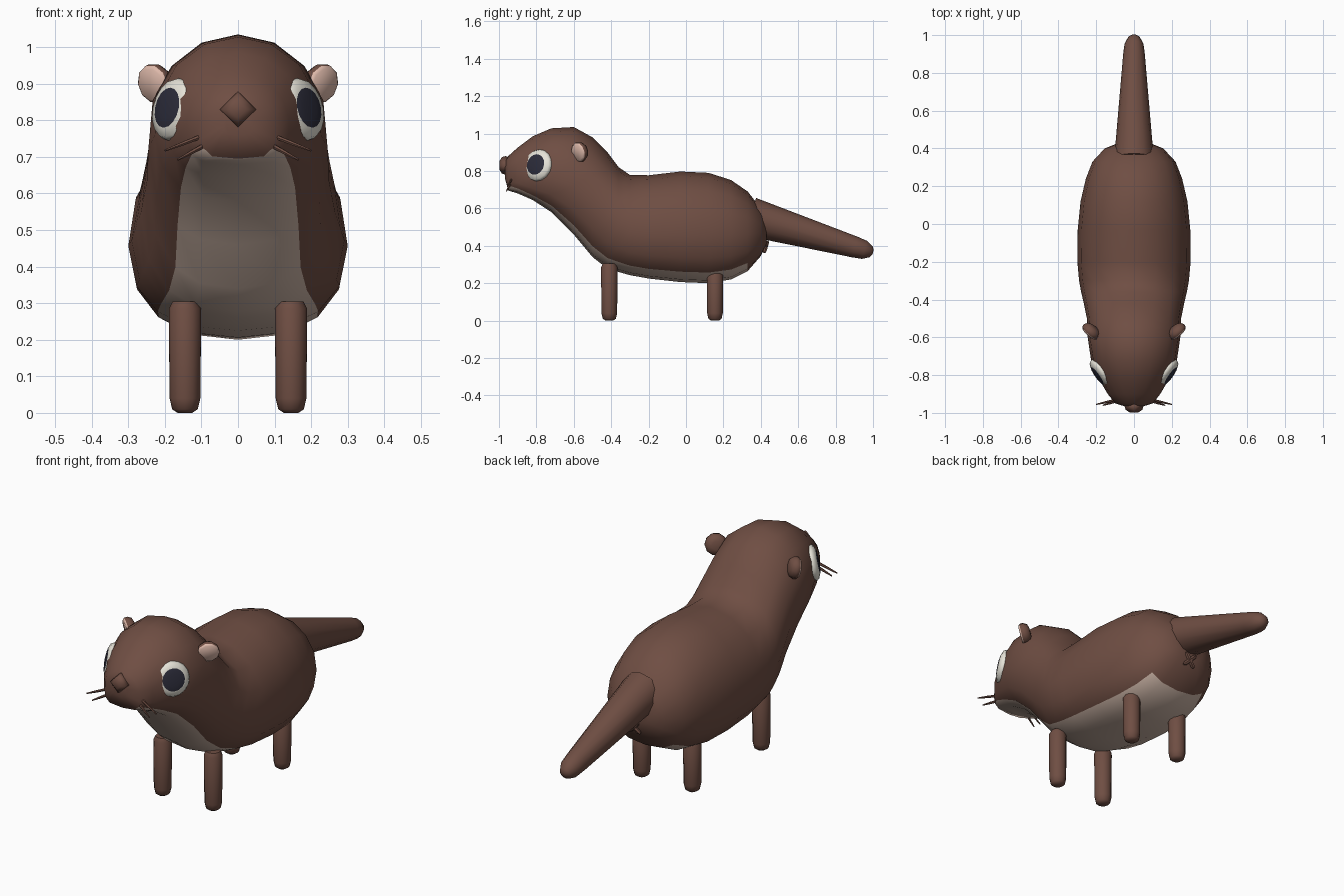
import bpy, bmesh, math
from mathutils import Vector

if "Cube" in bpy.data.objects:
    bpy.data.objects.remove(bpy.data.objects["Cube"])


def material(name, rgb):
    lin = [((c / 255 + 0.055) / 1.055) ** 2.4 for c in rgb]
    m = bpy.data.materials.new(name)
    m.diffuse_color = (*lin, 1)
    m.use_nodes = True
    m.node_tree.nodes["Principled BSDF"].inputs["Base Color"].default_value = m.diffuse_color
    return m


FUR = material("brown fur", (111, 78, 67))
BELLY = material("pale belly", (200, 177, 163))
WHITE = material("eye white", (230, 227, 216))
DARK = material("dark pupil", (44, 44, 58))
PINK = material("ear pink", (222, 185, 170))


def finish(name, bm, mats, angle):
    bmesh.ops.recalc_face_normals(bm, faces=bm.faces)
    me = bpy.data.meshes.new(name)
    bm.to_mesh(me)
    bm.free()
    for m in mats:
        me.materials.append(m)
    ob = bpy.data.objects.new(name, me)
    bpy.context.collection.objects.link(ob)
    bpy.ops.object.select_all(action='DESELECT')
    ob.select_set(True)
    bpy.context.view_layer.objects.active = ob
    bpy.ops.object.shade_smooth_by_angle(angle=math.radians(angle))
    return ob


def loft(bm, rings):
    """Bridge closed rings of points, cap both ends, return faces per band."""
    loops = [[bm.verts.new(p) for p in r] for r in rings]
    n = len(loops[0])
    bands = []
    for a, b in zip(loops, loops[1:]):
        bands.append([bm.faces.new((a[i], a[(i + 1) % n], b[(i + 1) % n], b[i]))
                      for i in range(n)])
    caps = [bm.faces.new(loops[0]), bm.faces.new(loops[-1])]
    return bands, caps


def lathe(name, origin, axis, profile, mats, sides=12, angle=40, inner=None):
    """Revolve (radius, height) points round an axis; bands from `inner` on use mats[1]."""
    q = Vector(axis).to_track_quat('Z', 'Y')
    o = Vector(origin)
    rings = []
    for r, h in profile:
        rings.append([o + q @ Vector((r * math.cos(t), r * math.sin(t), h))
                      for t in (2 * math.pi * i / sides for i in range(sides))])
    bm = bmesh.new()
    bands, caps = loft(bm, rings)
    if inner is not None:
        for band in bands[inner:]:
            for f in band:
                f.material_index = 1
        caps[1].material_index = 1
    return finish(name, bm, mats, angle)


# Body and head cross-sections:
# (y, bottom, widest height, top, half width, belly edge angle, lower fullness)
sections = [
    (-0.968, 0.76, 0.80, 0.85, 0.04, 60, 0.5), (-0.95, 0.695, 0.79, 0.88, 0.10, 60, 0.5),
    (-0.90, 0.68, 0.79, 0.925, 0.14, 55, 0.5), (-0.82, 0.645, 0.79, 0.985, 0.186, 42, 0.65),
    (-0.72, 0.58, 0.79, 1.028, 0.228, 38, 0.78), (-0.60, 0.46, 0.77, 1.035, 0.246, 37, 0.78),
    (-0.50, 0.34, 0.68, 0.98, 0.25, 38, 0.78), (-0.42, 0.278, 0.58, 0.90, 0.266, 40, 0.78),
    (-0.36, 0.26, 0.53, 0.82, 0.28, 41, 0.78), (-0.30, 0.243, 0.49, 0.779, 0.291, 42, 0.78),
    (-0.20, 0.225, 0.475, 0.777, 0.30, 42, 0.78), (-0.03, 0.206, 0.475, 0.797, 0.298, 42, 0.78),
    (0.12, 0.20, 0.475, 0.79, 0.283, 42, 0.78), (0.24, 0.22, 0.475, 0.752, 0.255, 42, 0.78),
    (0.33, 0.265, 0.475, 0.69, 0.22, 42, 0.78), (0.40, 0.345, 0.47, 0.60, 0.155, 45, 0.78),
    (0.43, 0.41, 0.46, 0.54, 0.08, 45, 0.78)]
HALF = 8                                   # segments per side


def section(y, lo, mid, hi, w, edge, e):
    pts = []
    for i in range(2 * HALF):
        k = min(i, 2 * HALF - i)           # 0 is straight down
        deg = edge * k / 2 if k <= 2 else edge + (180 - edge) * (k - 2) / (HALF - 2)
        s, c = math.sin(math.radians(deg)), math.cos(math.radians(deg))
        if c > 0.001:                      # fuller lower half
            x, z = w * s ** e, mid - (mid - lo) * c ** e
        else:
            x, z = w * s, mid - (hi - mid) * c
        pts.append((x if i <= HALF else -x, y, z))
    return pts


bm = bmesh.new()
bands, caps = loft(bm, [section(*s) for s in sections])
for band in bands[1:14]:                   # belly runs from chin to rump
    for i in (0, 1, -2, -1):
        band[i].material_index = 1
finish("body", bm, [FUR, BELLY], 60)

# Tail
lathe("tail", (0, 0.345, 0.555), (0, 0.655, -0.19),
      [(0.105, 0), (0.095, 0.12), (0.057, 0.58), (0.05, 0.635), (0.03, 0.672), (0.012, 0.682)],
      [FUR], 12, 60)

# Nose
lathe("nose", (0, -0.95, 0.83), (0, -1, 0),
      [(0.04, -0.01), (0.05, 0.015), (0.044, 0.034), (0.024, 0.047)], [FUR], 4, 100)

# Rump mark: two crossed bars
for s in (-1, 1):
    d = Vector((s * 0.7, 0.2, 0.7)).normalized()
    lathe("rump_mark", Vector((0, 0.427, 0.395)) - d * 0.045, d,
          [(0.005, 0), (0.011, 0.012), (0.011, 0.078), (0.005, 0.09)], [FUR], 6)

for s, side in ((-1, "left"), (1, "right")):
    # Legs with rounded feet
    for y, top, part in ((-0.41, 0.305, "front_leg"), (0.155, 0.26, "back_leg")):
        lathe(f"{part}_{side}", (s * 0.145, y, 0), (0, 0, 1),
              [(0.02, 0), (0.035, 0.01), (0.042, 0.04), (0.044, top - 0.02), (0.034, top)],
              [FUR], 12, 60)
    # Eye: shallow white dome with a dark centre
    lathe(f"eye_{side}", (s * 0.184, -0.797, 0.832), (s * 0.80, -0.57, 0.20),
          [(0.082, -0.03), (0.087, -0.010), (0.080, 0.004), (0.056, 0.013), (0.03, 0.017)],
          [WHITE, DARK], 16, 60, inner=3)
    # Ear: rounded disc with a pink front
    lathe(f"ear_{side}", (s * 0.226, -0.568, 0.902), (s * 0.64, -0.74, -0.2),
          [(0.022, -0.030), (0.043, -0.023), (0.054, -0.004), (0.053, 0.012), (0.045, 0.02)],
          [FUR, PINK], 10, 60, inner=3)
    # Whiskers
    for a, b in (((0.07, -0.925, 0.768), (0.20, -0.955, 0.717)),
                 ((0.065, -0.93, 0.747), (0.165, -0.96, 0.692))):
        p = Vector((s * a[0], a[1], a[2]))
        d = Vector((s * b[0], b[1], b[2])) - p
        lathe(f"whisker_{side}", p, d, [(0.007, 0), (0.006, d.length * 0.6), (0.003, d.length)],
              [FUR], 6)
